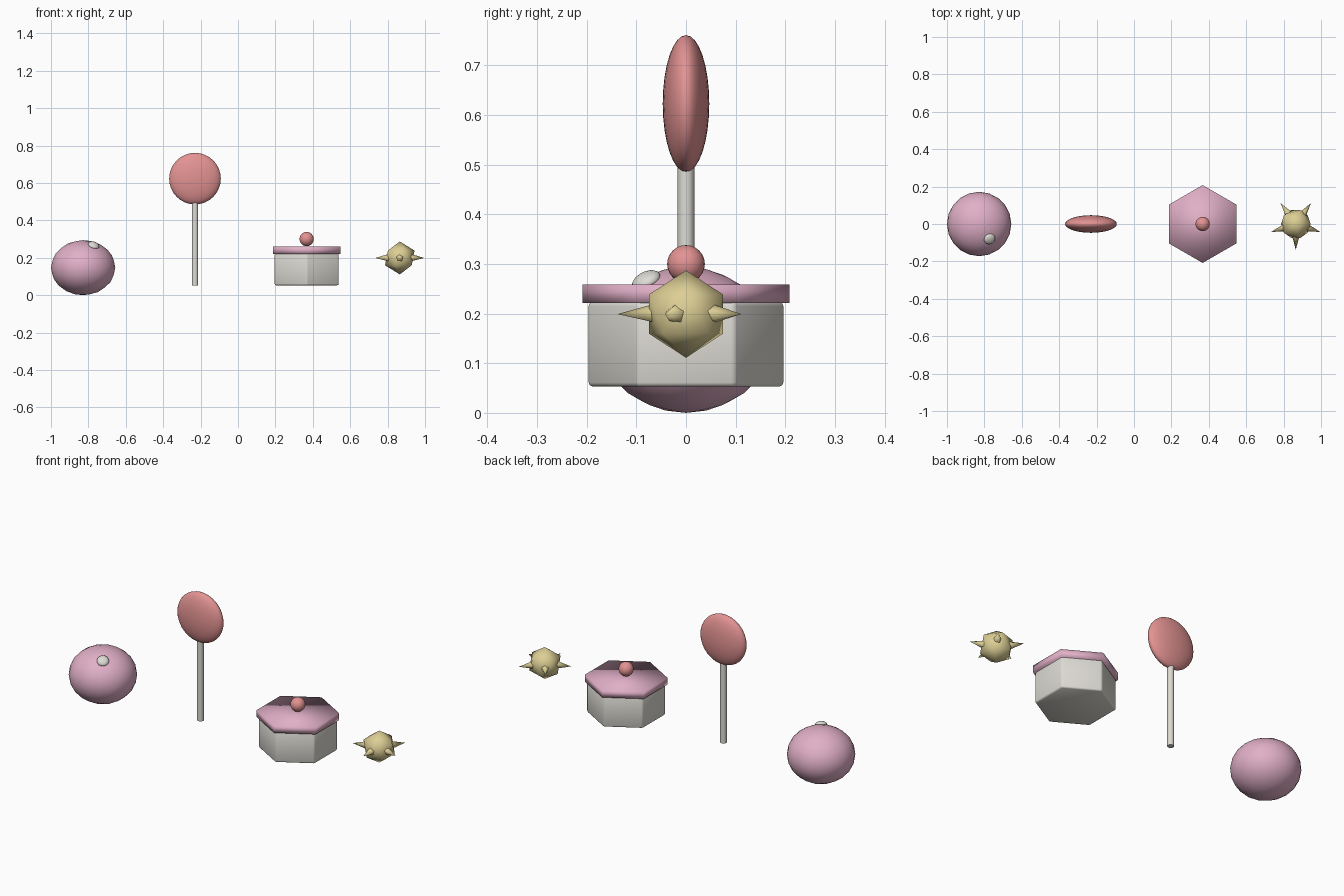
import bpy, math
from mathutils import Vector

if "Cube" in bpy.data.objects:
    bpy.data.objects.remove(bpy.data.objects["Cube"], do_unlink=True)


def material(name, rgb):
    m = bpy.data.materials.new(name)
    m.use_nodes = True
    m.diffuse_color = (*rgb, 1)
    m.node_tree.nodes["Principled BSDF"].inputs["Base Color"].default_value = (*rgb, 1)
    return m


pink = material("pale pink", (0.75, 0.43, 0.57))
coral = material("coral red", (0.77, 0.29, 0.29))
cream = material("warm white", (0.73, 0.71, 0.66))
gold = material("soft gold", (0.72, 0.62, 0.30))


def finish(name, mat, scale=(1, 1, 1), angle=None):
    """Name, scale, colour and smooth the newly added primitive."""
    ob = bpy.context.object
    ob.name = name
    ob.scale = scale
    ob.data.materials.append(mat)
    if angle:
        bpy.ops.object.shade_smooth_by_angle(angle=math.radians(angle))
    else:
        bpy.ops.object.shade_smooth()
    return ob


def aim(ob, direction):
    ob.rotation_euler = Vector(direction).to_track_quat("Z", "Y").to_euler()


# Round sweet with a small shine spot lying on its surface
sweet_x, sweet_r, sweet_h = -0.828, 0.172, 0.147
bpy.ops.mesh.primitive_ico_sphere_add(subdivisions=3, radius=sweet_r,
                                      location=(sweet_x, 0, sweet_h))
finish("round_sweet", pink, (1, 1, sweet_h / sweet_r))
bpy.ops.mesh.primitive_uv_sphere_add(segments=16, ring_count=8, radius=0.031,
                                     location=(sweet_x + 0.056, -0.08, 0.266))
aim(finish("shine_spot", cream, (1, 1, 0.55)), (0.056, -0.08, 0.16))

# Lollipop: flattened disc on a thin stick
bpy.ops.mesh.primitive_uv_sphere_add(segments=32, ring_count=16, radius=0.138,
                                     location=(-0.23, 0, 0.623))
finish("lollipop_head", coral, (1, 0.34, 1))
bpy.ops.mesh.primitive_cylinder_add(vertices=12, radius=0.017, depth=0.45,
                                    location=(-0.23, 0, 0.278))
finish("lollipop_stick", cream, angle=40)

# Hexagonal box with an overhanging lid and a round knob
box_x = 0.367
bpy.ops.mesh.primitive_cylinder_add(vertices=6, radius=0.198, depth=0.17,
                                    location=(box_x, 0, 0.138))
box = finish("box_body", cream)
bevel = box.modifiers.new("soft_edges", "BEVEL")
bevel.width, bevel.segments = 0.008, 2
bpy.ops.mesh.primitive_cylinder_add(vertices=6, radius=0.208, depth=0.038,
                                    location=(box_x, 0, 0.24))
finish("box_lid", pink)
bpy.ops.mesh.primitive_uv_sphere_add(segments=20, ring_count=12, radius=0.038,
                                     location=(box_x, 0, 0.3))
finish("lid_knob", coral)

# Spiky star sweet: faceted core with five spikes around the middle
star = Vector((0.865, 0, 0.199))
bpy.ops.mesh.primitive_ico_sphere_add(subdivisions=1, radius=0.088, location=star)
finish("star_core", gold)
for i in range(5):
    a = math.radians(-90 + 72 * i)
    out = Vector((math.cos(a), math.sin(a), 0))
    bpy.ops.mesh.primitive_cone_add(vertices=5, radius1=0.022, depth=0.079,
                                    location=star + out * 0.0985)
    aim(finish(f"star_spike_{i + 1}", gold, angle=80), out)
